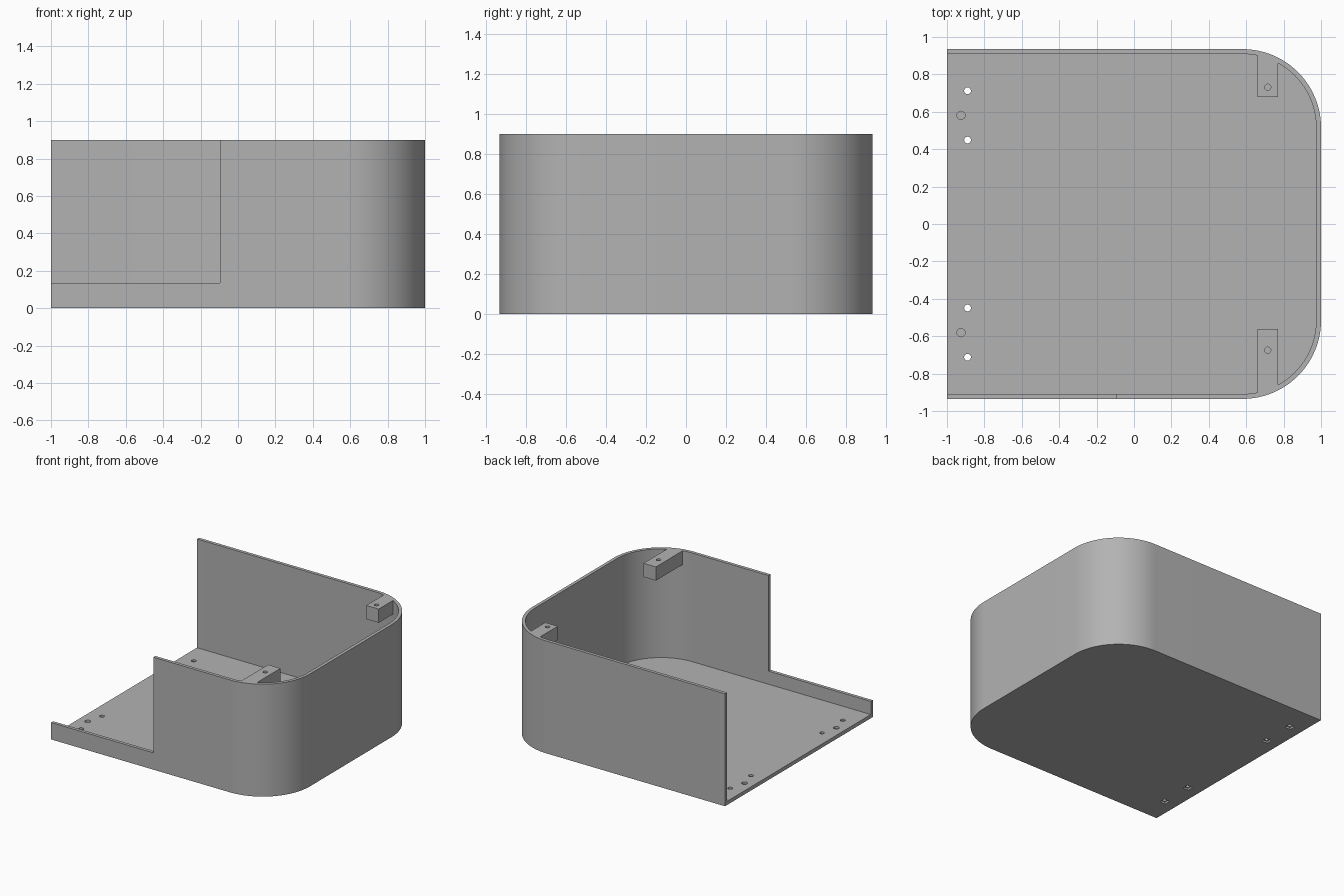
import bpy, bmesh, math

if "Cube" in bpy.data.objects:
    bpy.data.objects.remove(bpy.data.objects["Cube"])

W, H = 0.935, 0.90            # half depth, height
R, T = 0.42, 0.026            # outer corner radius, wall thickness
FLOOR = 0.03
CX, CY = 1 - R, W - R         # rounded corner centre

grey = bpy.data.materials.new("plain_grey")
grey.diffuse_color = (0.45, 0.45, 0.45, 1)
grey.use_nodes = True
grey.node_tree.nodes["Principled BSDF"].inputs["Base Color"].default_value = grey.diffuse_color


def prism(name, pts, z0, z1, helper=False):
    """Extrude a counter-clockwise outline from z0 to z1."""
    bm = bmesh.new()
    face = bm.faces.new([bm.verts.new((x, y, z0)) for x, y in pts])
    ext = bmesh.ops.extrude_face_region(bm, geom=[face])
    for v in ext["geom"]:
        if isinstance(v, bmesh.types.BMVert):
            v.co.z = z1
    bmesh.ops.recalc_face_normals(bm, faces=bm.faces)
    mesh = bpy.data.meshes.new(name)
    bm.to_mesh(mesh)
    bm.free()
    mesh.materials.append(grey)
    ob = bpy.data.objects.new(name, mesh)
    bpy.context.collection.objects.link(ob)
    ob.hide_render = helper
    return ob


def rect(x0, x1, y0, y1):
    return [(x0, y0), (x1, y0), (x1, y1), (x0, y1)]


def circle(x, y, r, n=24):
    return [(x + r * math.cos(2 * math.pi * i / n),
             y + r * math.sin(2 * math.pi * i / n)) for i in range(n)]


def d_outline(x0, inset, n=32):
    """Outline with a square left end and two rounded right corners."""
    r = R - inset
    arc = [(CX + r * math.cos(math.pi / 2 * i / n),
            CY + r * math.sin(math.pi / 2 * i / n)) for i in range(n + 1)]
    return ([(x0, -W + inset)] + [(x, -y) for x, y in reversed(arc)]
            + arc + [(x0, W - inset)])


def cut(ob, cutter):
    """Subtract a cutter and discard it."""
    mod = ob.modifiers.new("cut", "BOOLEAN")
    mod.operation, mod.solver, mod.object = "DIFFERENCE", "EXACT", cutter
    bpy.context.view_layer.objects.active = ob
    bpy.ops.object.modifier_apply(modifier=mod.name)
    bpy.data.objects.remove(cutter, do_unlink=True)


def smooth(ob):
    bpy.ops.object.select_all(action="DESELECT")
    ob.select_set(True)
    bpy.context.view_layer.objects.active = ob
    bpy.ops.object.shade_smooth_by_angle(angle=math.radians(30))


# Open-ended tray: outer body, inner cavity, low front lip
tray = prism("tray", d_outline(-1, 0), 0, H)
cut(tray, prism("cavity", d_outline(-1.2, T), FLOOR, H + 0.2, True))
cut(tray, prism("front_notch", rect(-1.2, -0.095, -W - 0.1, -W + 0.1), 0.135, H + 0.2, True))

# Floor holes: through holes with square nut pockets below, and blind holes
for s in (-1, 1):
    for y in (0.449, 0.712):
        cut(tray, prism("screw_hole", circle(-0.89, s * y, 0.018), -0.1, 0.1, True))
        cut(tray, prism("nut_pocket", rect(-0.915, -0.865, s * y - 0.025, s * y + 0.025),
                        -0.1, 0.015, True))
    cut(tray, prism("blind_hole", circle(-0.925, s * 0.581, 0.022), 0.012, 0.1, True))
smooth(tray)

# Mounting posts hanging from the rim, with ends following the inner wall
X0, X1 = 0.66, 0.77
for name, s, y_end, y_hole in (("back_post", 1, 0.68, 0.731), ("front_post", -1, 0.562, 0.675)):
    curve = []
    for i in range(9):
        x = X1 + (X0 - X1) * i / 8
        curve.append((x, CY + math.sqrt((R - T) ** 2 - (x - CX) ** 2) + 0.002))
    pts = [(x, s * y) for x, y in [(X0, y_end), (X1, y_end)] + curve]
    post = prism(name, pts if s > 0 else pts[::-1], H - 0.11, H)
    cut(post, prism("post_hole", circle(0.715, s * y_hole, 0.017), H - 0.08, H + 0.1, True))
    smooth(post)
